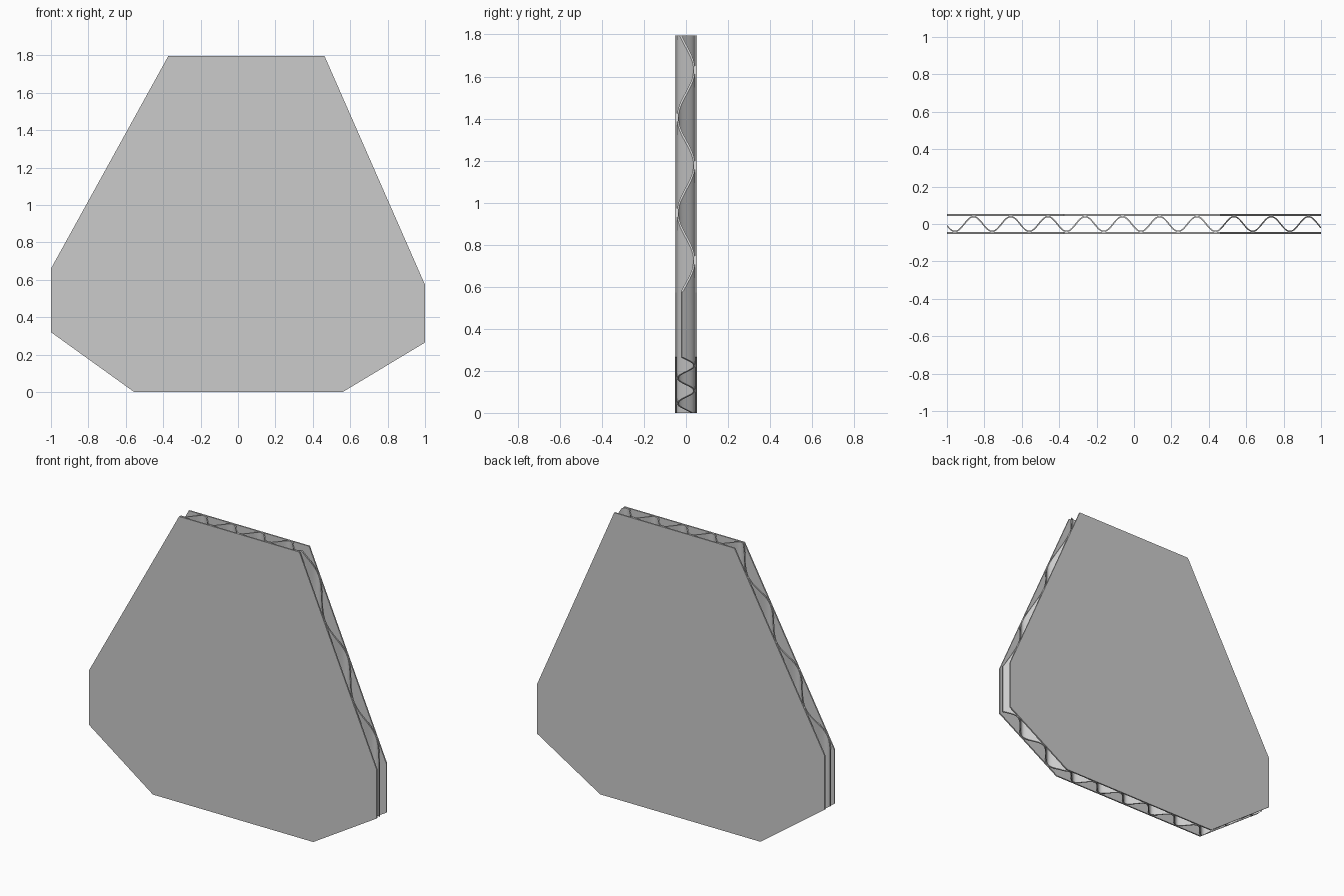
import bpy, bmesh, math

if "Cube" in bpy.data.objects:
    bpy.data.objects.remove(bpy.data.objects["Cube"])

# Board outline (x, z), split in lower and upper chains
LOWER = [(-1, 0.32), (-0.555, 0), (0.56, 0), (1, 0.265)]
UPPER = [(-1, 0.66), (-0.373, 1.796), (0.463, 1.796), (1, 0.573)]


def height(chain, x):
    for (x0, z0), (x1, z1) in zip(chain, chain[1:]):
        if x <= x1:
            return z0 + (z1 - z0) * (x - x0) / (x1 - x0)
    return chain[-1][1]


def finish(bm, name):
    bmesh.ops.recalc_face_normals(bm, faces=bm.faces)
    mesh = bpy.data.meshes.new(name)
    bm.to_mesh(mesh)
    bm.free()
    obj = bpy.data.objects.new(name, mesh)
    bpy.context.collection.objects.link(obj)
    return obj


# Flat liner sheets on both sides
def liner(name, y0, y1):
    bm = bmesh.new()
    face = bm.faces.new([bm.verts.new((x, y0, z)) for x, z in LOWER + UPPER[::-1]])
    ext = bmesh.ops.extrude_face_region(bm, geom=[face], use_keep_orig=True)
    verts = [v for v in ext["geom"] if isinstance(v, bmesh.types.BMVert)]
    bmesh.ops.translate(bm, verts=verts, vec=(0, y1 - y0, 0))
    return finish(bm, name)


liner("front_liner", -0.0525, -0.044)
liner("back_liner", 0.044, 0.0525)

# Wavy core sheet, trimmed to the same outline
AMP, PERIOD, PEAK, HALF = 0.0395, 0.199, -0.858, 0.0035
K = 2 * math.pi / PERIOD
xs = sorted({-1 + i / 120 for i in range(241)} | {p[0] for p in LOWER + UPPER})
bm = bmesh.new()
sections = []
for x in xs:
    y = AMP * math.cos(K * (x - PEAK))
    slope = -AMP * K * math.sin(K * (x - PEAK))
    n = math.hypot(1, slope)
    pts = []
    for side, chains in ((-1, (LOWER, UPPER)), (1, (UPPER, LOWER))):
        px = max(-1, min(1, x - side * HALF * slope / n))
        for chain in chains:
            pts.append(bm.verts.new((px, y + side * HALF / n, height(chain, px))))
    sections.append(pts)
for a, b in zip(sections, sections[1:]):
    for i in range(4):
        j = (i + 1) % 4
        bm.faces.new((a[i], a[j], b[j], b[i]))
bm.faces.new(sections[0])
bm.faces.new(sections[-1])
core = finish(bm, "wavy_core")
bpy.context.view_layer.objects.active = core
core.select_set(True)
bpy.ops.object.shade_smooth_by_angle(angle=math.radians(35))
